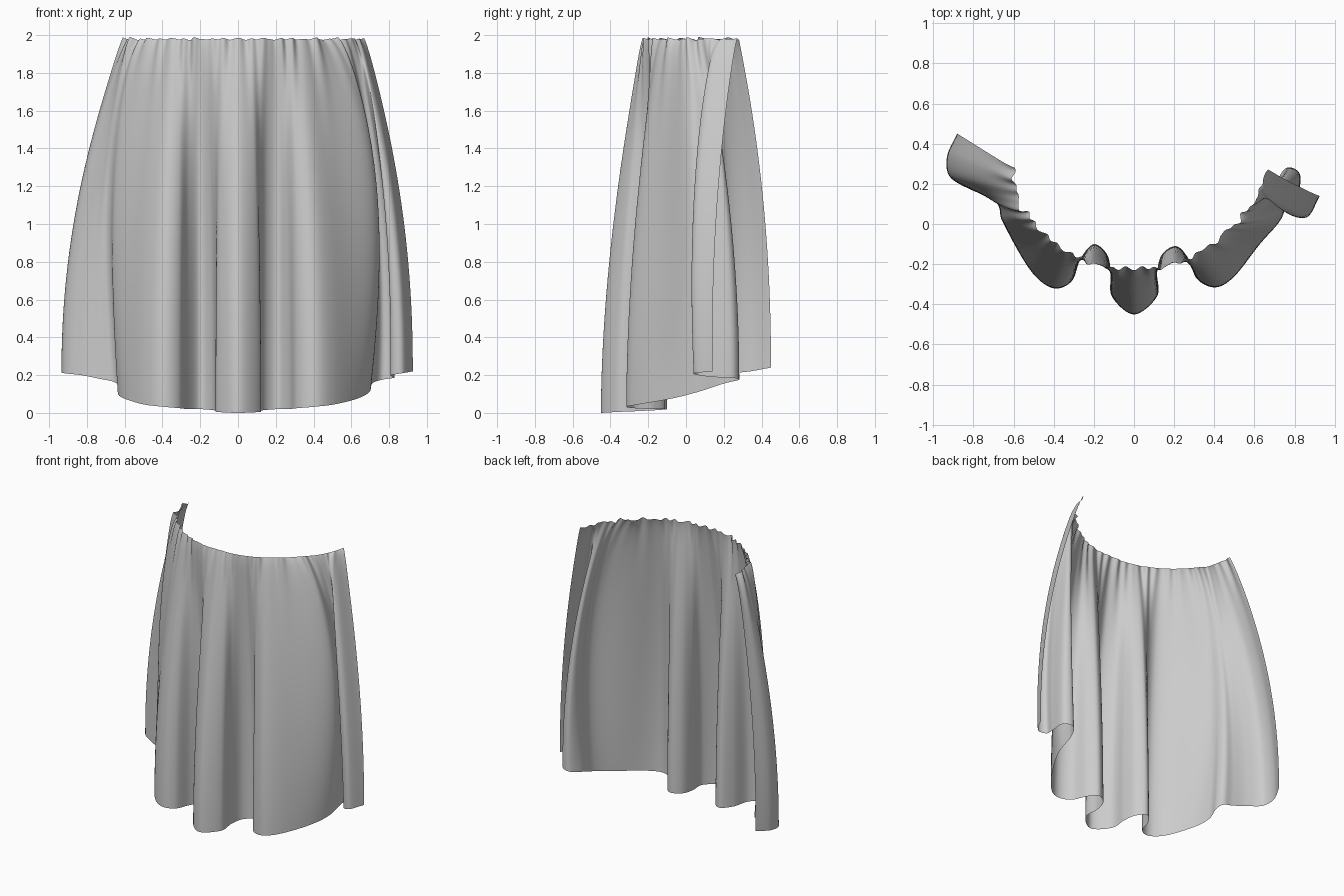
import bpy, math, random
from mathutils import Vector

if "Cube" in bpy.data.objects:
    bpy.data.objects.remove(bpy.data.objects["Cube"])

random.seed(11)
COLS, ROWS = 420, 90

# Hem of the draped cloth, left free edge to right free edge (x, y, z)
HEM = [(-.88, .45, .24), (-.93, .34, .22), (-.92, .24, .21), (-.83, .18, .2),
       (-.73, .15, .18), (-.66, .14, .165), (-.63, .1, .14), (-.635, .02, .1),
       (-.6, -.09, .075), (-.5, -.25, .045), (-.4, -.32, .033), (-.31, -.285, .025),
       (-.265, -.17, .02), (-.2, -.1, .02), (-.135, -.15, .015), (-.115, -.24, .01),
       (-.11, -.36, .005), (0, -.45, .0), (.115, -.36, .005), (.115, -.24, .01),
       (.14, -.15, .015), (.21, -.11, .02), (.27, -.17, .02), (.315, -.275, .025),
       (.41, -.315, .033), (.51, -.25, .045), (.63, -.08, .075), (.695, .06, .11),
       (.71, .2, .155), (.76, .28, .175), (.825, .25, .185), (.82, .14, .19),
       (.81, .065, .2), (.87, .045, .21), (.925, .14, .22)]

# Gathered waist line (x, y, z)
WAIST = [(x, y, 1.98) for x, y in (
    (-.6, .28), (-.59, .19), (-.57, .1), (-.5, .01), (-.4, -.09), (-.27, -.17),
    (-.13, -.215), (0, -.22), (.13, -.215), (.27, -.17), (.4, -.09), (.51, .01),
    (.59, .1), (.635, .19), (.66, .275))]


def smooth_path(pts, n):
    """Smooth curve through points, resampled evenly by length."""
    p = [Vector(q) for q in pts]
    p = [2 * p[0] - p[1]] + p + [2 * p[-1] - p[-2]]
    dense = []
    for i in range(1, len(p) - 2):
        a, b, c, d = p[i - 1:i + 3]
        for k in range(24):
            t = k / 24
            dense.append(.5 * (2 * b + (c - a) * t + (2 * a - 5 * b + 4 * c - d) * t * t
                               + (3 * b - a - 3 * c + d) * t ** 3))
    dense.append(p[-2])
    length = [0]
    for a, b in zip(dense, dense[1:]):
        length.append(length[-1] + (b - a).length)
    out, j = [], 0
    for i in range(n):
        s = length[-1] * i / (n - 1)
        while j < len(dense) - 2 and length[j + 1] < s:
            j += 1
        out.append(dense[j].lerp(dense[j + 1], (s - length[j]) / (length[j + 1] - length[j])))
    return out


hem, waist = smooth_path(HEM, COLS), smooth_path(WAIST, COLS)


def nearest(q):
    return min(range(COLS), key=lambda i: (hem[i] - Vector(q)).length)


# Side folds that billow below the waist: (column, offset, height power, width)
billows = [(nearest(HEM[6]), Vector((-.07, -.01, 0)), .7, 18),
           (nearest(HEM[27]), Vector((.1, 0, 0)), .7, 22),
           (nearest(HEM[32]), Vector((.01, -.06, 0)), .5, 14)]

# Irregular gathers along the waist: (frequency, phase, size)
gathers = [(random.uniform(10, 40), random.uniform(0, 6.28), random.uniform(.002, .004))
           for _ in range(7)]

verts = []
for r in range(ROWS + 1):
    t = (r / ROWS) ** 1.25
    puff = .01 * (1 - math.exp(-t / .03)) * math.exp(-t / .3)
    for c in range(COLS):
        w, h = waist[c], hem[c]
        u = c / (COLS - 1)
        flare = 1 - (1 - t) ** (1.8 + .3 * abs(2 * u - 1) ** 2)
        v = w.lerp(h, flare)
        v.z = w.z + (h.z - w.z) * t
        for centre, offset, power, width in billows:
            v += offset * (math.sin(math.pi * t ** power) * math.exp(-((c - centre) / width) ** 2))
        tan = waist[min(c + 1, COLS - 1)] - waist[max(c - 1, 0)]
        nrm = Vector((tan.y, -tan.x, 0)).normalized()
        wave = sum(a * math.sin(2 * math.pi * f * u + ph) for f, ph, a in gathers)
        v += nrm * (puff + wave * math.exp(-t / .1))
        v.z += .5 * wave * math.exp(-t / .03)
        verts.append(v)

faces = [(r * COLS + c, (r + 1) * COLS + c, (r + 1) * COLS + c + 1, r * COLS + c + 1)
         for r in range(ROWS) for c in range(COLS - 1)]

# Draped cloth
mesh = bpy.data.meshes.new("draped_cloth")
mesh.from_pydata(verts, [], faces)
mesh.shade_smooth()
cloth = bpy.data.objects.new("draped_cloth", mesh)
bpy.context.collection.objects.link(cloth)
